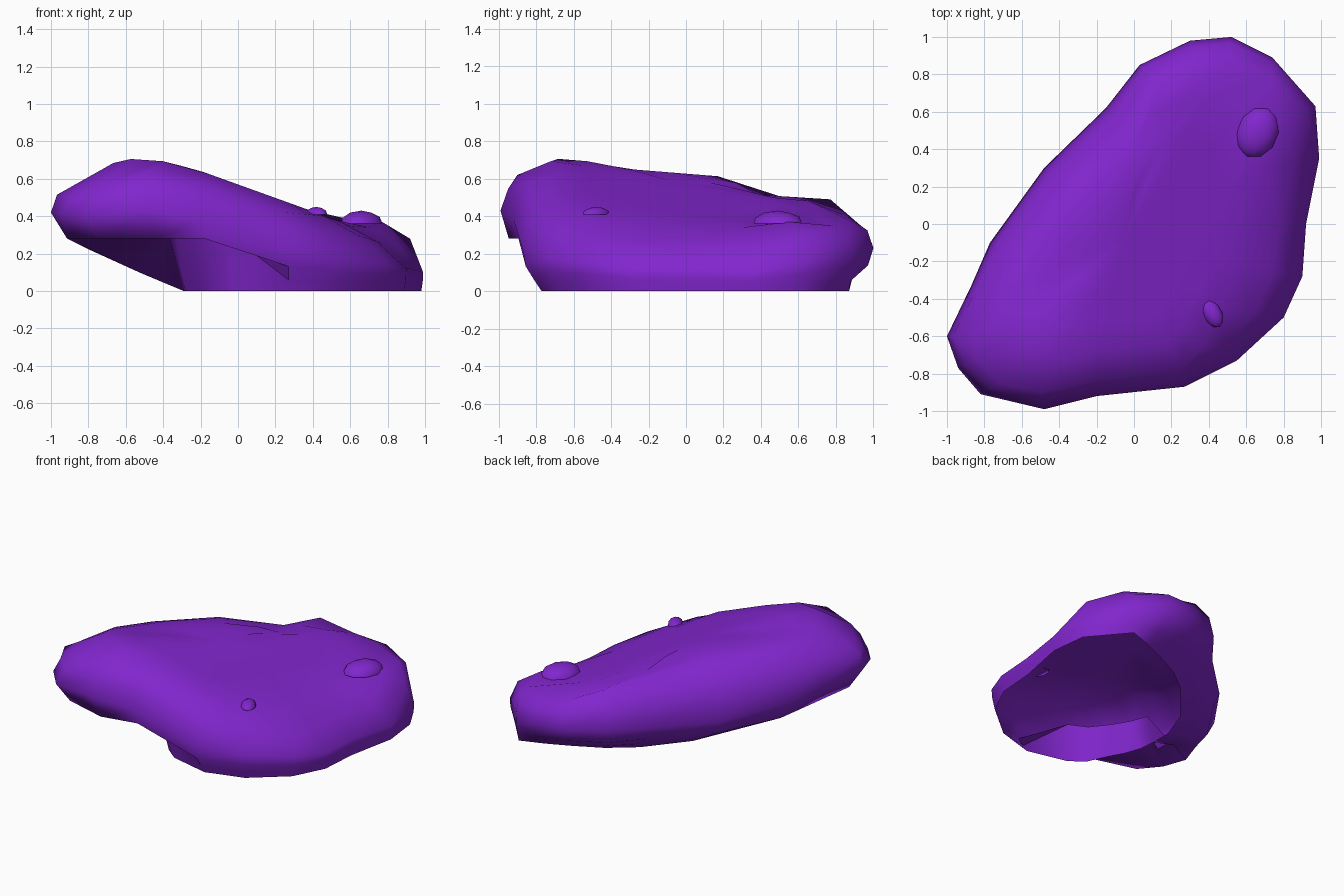
import bpy
import bmesh
from mathutils import Vector

cube = bpy.data.objects.get("Cube")
if cube:
    bpy.data.objects.remove(cube, do_unlink=True)

# Single purple material
purple = bpy.data.materials.new("deep purple")
purple.use_nodes = True
colour = (0.22, 0.019, 0.61, 1)
purple.diffuse_color = colour
purple.node_tree.nodes["Principled BSDF"].inputs["Base Color"].default_value = colour


def finish(name, bm, angle):
    mesh = bpy.data.meshes.new(name)
    bm.to_mesh(mesh)
    bm.free()
    mesh.materials.append(purple)
    obj = bpy.data.objects.new(name, mesh)
    bpy.context.collection.objects.link(obj)
    bpy.ops.object.select_all(action="DESELECT")
    obj.select_set(True)
    bpy.context.view_layer.objects.active = obj
    bpy.ops.object.shade_smooth_by_angle(angle=angle)
    return obj


# Widest outline of the rock, from the overhanging tip round the front
outline = [(-1, -.6, .42), (-.94, -.77, .41), (-.82, -.91, .4), (-.48, -.99, .43),
           (-.2, -.92, .38), (.27, -.87, .22), (.55, -.73, .18), (.8, -.5, .15),
           (.9, -.28, .12), (.92, 0, .12), (.99, .35, .1), (.97, .63, .15),
           (.74, .89, .2), (.52, 1, .23), (.3, .98, .23), (.03, .85, .24),
           (-.15, .62, .23), (-.48, .3, .24), (-.77, -.1, .3), (-.87, -.33, .36)]

# Shoulder where the walls turn into the sloping top
shoulder = [(-.87, -.6, .57), (-.84, -.73, .56), (-.72, -.85, .58), (-.5, -.9, .62),
            (-.2, -.84, .58), (.25, -.79, .42), (.37, -.65, .41), (.46, -.45, .4),
            (.55, -.2, .37), (.59, 0, .35), (.7, .3, .34), (.77, .55, .37),
            (.74, .78, .35), (.5, .87, .38), (.33, .86, .4), (.12, .77, .49),
            (0, .52, .5), (-.32, .24, .58), (-.61, -.1, .6), (-.74, -.35, .62)]

# Open rim resting on the ground
rim = [(-.28, -.27), (-.24, -.38), (-.18, -.49), (-.12, -.62), (-.02, -.7),
       (.27, -.77), (.54, -.69), (.78, -.49), (.89, -.27), (.91, 0),
       (.98, .35), (.95, .61), (.73, .87), (.56, .81), (.4, .74), (.2, .64),
       (.02, .5), (-.21, .22), (-.29, 0), (-.29, -.15)]

outline = [Vector(p) for p in outline]
shoulder = [Vector(p) for p in shoulder]
rim = [Vector((x, y, 0)) for x, y in rim]
centre = Vector((-.05, -.08, 0))
peak = Vector((-.51, -.6))


def top_height(p):
    slope = min(.57 - .36 * p.x, .627 - .08 * p.y, max(.5, .72 - .53 * p.y))
    return slope + max(0, .05 - .25 * (p.xy - peak).length)


def lower_ring(t, drop, tip_t, tip_height):
    """Ring between outline and rim; the tip has a flat, recessed underside."""
    ring = []
    for a, b in zip(outline, rim):
        if a.x < -.1 and a.y < -.5:
            p = a.lerp(b, tip_t)
            p.z = tip_height
        else:
            p = a.lerp(b, t)
            p.z = a.z * drop
        ring.append(p)
    return ring


def swollen_wall():
    ring = []
    for a, b in zip(outline, shoulder):
        p = a.lerp(b, .5)
        flat_side = a.y < -.7 or (a.x > .5 and a.y < .4)
        p.xy += (a - b).xy * (.05 if flat_side else .25)
        p.z += .02
        ring.append(p)
    return ring


def top_ring(t):
    ring = []
    for s in shoulder:
        p = s.lerp(centre, t)
        p.z = top_height(p)
        ring.append(p)
    return ring


# Hollow rock shell, lofted ring by ring from the rim to the top
bm = bmesh.new()
loops = [rim, lower_ring(.6, .27, .87, .3), lower_ring(.15, .6, .12, .28), outline,
         swollen_wall(), shoulder, top_ring(.22), top_ring(.42), top_ring(.7)]
loops = [[bm.verts.new(p) for p in ring] for ring in loops]
count = len(rim)
for low, high in zip(loops, loops[1:]):
    for i in range(count):
        j = (i + 1) % count
        bm.faces.new((low[i], low[j], high[j], high[i]))
centre.z = top_height(centre)
apex = bm.verts.new(centre)
for i in range(count):
    bm.faces.new((loops[-1][i], loops[-1][(i + 1) % count], apex))
finish("rock_shell", bm, 1.2)


# Small lumps on the slope, open underneath
def lump(name, location, size, turn):
    bm = bmesh.new()
    bmesh.ops.create_icosphere(bm, subdivisions=2, radius=1)
    bmesh.ops.delete(bm, geom=[v for v in bm.verts if v.co.z < -.3], context="VERTS")
    obj = finish(name, bm, 1.2)
    obj.location = location
    obj.scale = size
    obj.rotation_euler.z = turn


lump("back_lump", (.66, .49, .36), (.11, .14, .07), -.4)
lump("front_lump", (.42, -.48, .41), (.05, .08, .04), .5)
